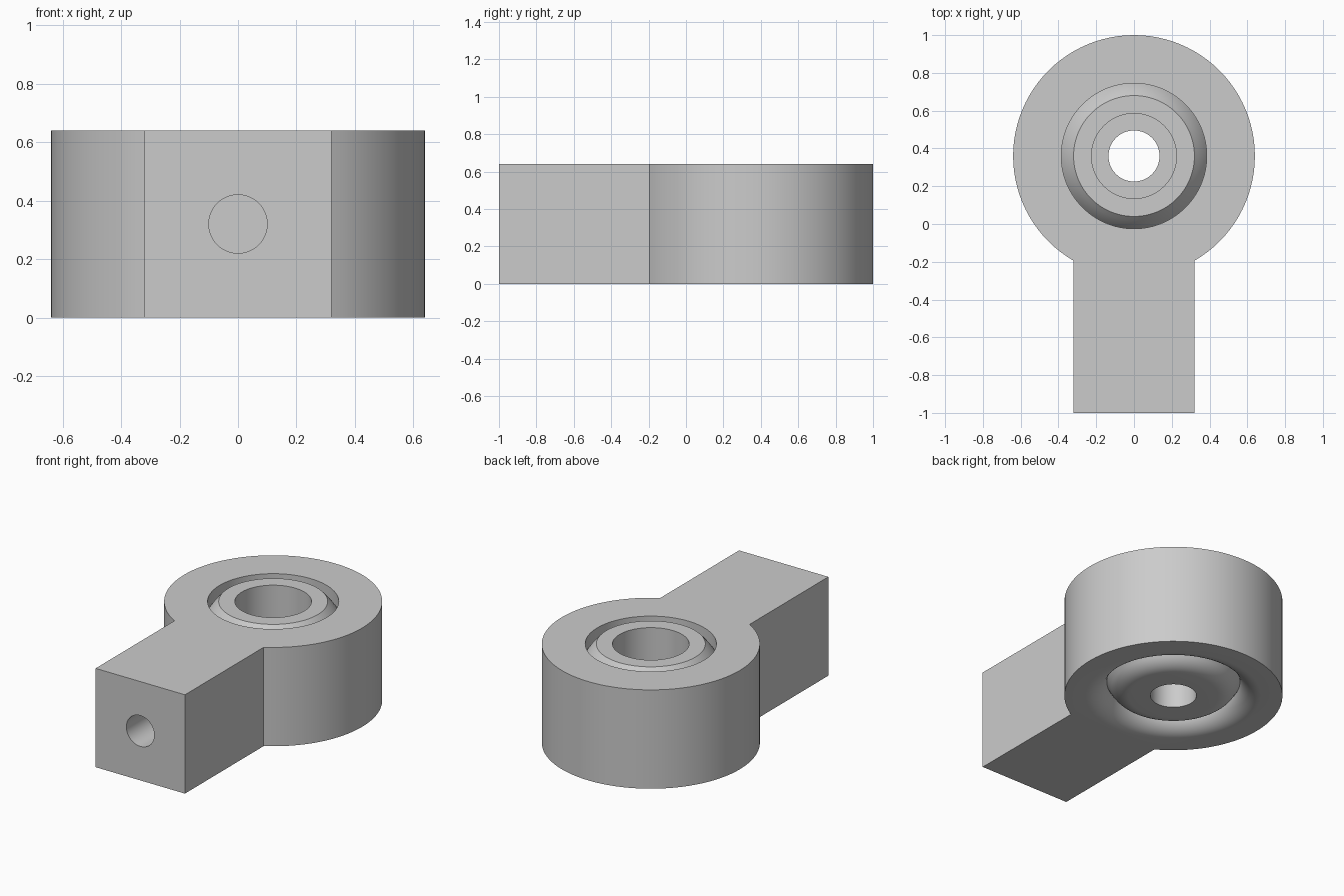
import bpy
import bmesh
import math
from mathutils import Matrix, Vector

old = bpy.data.objects.get("Cube")
if old:
    bpy.data.objects.remove(old, do_unlink=True)

HEIGHT = 0.64
MID = HEIGHT / 2
RING_Y = 0.36
BALL_R = MID * math.sqrt(2)
FILLET = 0.13
BORE_R = 0.385

steel = bpy.data.materials.new("plain grey")
steel.use_nodes = True
steel.diffuse_color = (0.6, 0.6, 0.6, 1)
steel.node_tree.nodes["Principled BSDF"].inputs["Base Color"].default_value = (0.6, 0.6, 0.6, 1)


def add_object(name, bm):
    bmesh.ops.recalc_face_normals(bm, faces=bm.faces)
    mesh = bpy.data.meshes.new(name)
    bm.to_mesh(mesh)
    bm.free()
    mesh.materials.append(steel)
    obj = bpy.data.objects.new(name, mesh)
    bpy.context.collection.objects.link(obj)
    return obj


def arc(cx, cz, radius, start, end, steps):
    """Profile points (r, z) on an arc, angles in radians."""
    angles = [start + (end - start) * i / steps for i in range(steps + 1)]
    return [(cx + radius * math.cos(a), cz + radius * math.sin(a)) for a in angles]


def lathe(name, profile, segments=96):
    """Turn a closed (r, z) profile about the ring's upright axis."""
    bm = bmesh.new()
    rings = []
    for s in range(segments):
        a = math.tau * s / segments
        rings.append([bm.verts.new((r * math.cos(a), RING_Y + r * math.sin(a), z))
                      for r, z in profile])
    n = len(profile)
    for s in range(segments):
        a, b = rings[s], rings[(s + 1) % segments]
        for i in range(n):
            j = (i + 1) % n
            bm.faces.new((a[i], a[j], b[j], b[i]))
    return add_object(name, bm)


def apply_boolean(obj, other, operation):
    mod = obj.modifiers.new(operation.lower(), 'BOOLEAN')
    mod.object = other
    mod.operation = operation
    mod.solver = 'EXACT'
    bpy.context.view_layer.objects.active = obj
    bpy.ops.object.modifier_apply(modifier=mod.name)
    bpy.data.objects.remove(other, do_unlink=True)


# Housing ring: sharp bore on top, rounded mouth underneath
housing = lathe("housing", [(0.64, 0), (0.64, HEIGHT), (BORE_R, HEIGHT)]
                + arc(BORE_R + FILLET, FILLET, FILLET, math.pi, 1.5 * math.pi, 12))

# Square shank, joined to the ring
bm = bmesh.new()
bmesh.ops.create_cube(bm, size=1)
front, back = -1.0, -0.18
bmesh.ops.scale(bm, vec=Vector((HEIGHT, back - front, HEIGHT)), verts=bm.verts)
bmesh.ops.translate(bm, vec=Vector((0, (front + back) / 2, MID)), verts=bm.verts)
apply_boolean(housing, add_object("shank", bm), 'UNION')

# Blind hole in the shank's end
bm = bmesh.new()
bmesh.ops.create_cone(bm, cap_ends=True, segments=48, radius1=0.1, radius2=0.1, depth=1.2,
                      matrix=Matrix.Translation((0, -1, MID)) @ Matrix.Rotation(math.pi / 2, 4, 'X'))
cutter = add_object("hole_cutter", bm)
cutter.hide_render = True
apply_boolean(housing, cutter, 'DIFFERENCE')

# Ball with flat ends, rounded lower edge and a stepped hole
edge_r = math.sqrt(BALL_R ** 2 - MID ** 2 - 2 * FILLET * (BALL_R - MID))
tangent = math.atan2(FILLET - MID, edge_r)
step_z = 0.3
ball_profile = ([(0.135, step_z), (0.135, 0)]
                + arc(edge_r, FILLET, FILLET, -math.pi / 2, tangent, 10)
                + arc(0, MID, BALL_R, tangent, math.pi / 4, 20)[1:]
                + [(0.225, HEIGHT), (0.225, step_z)])
ball = lathe("ball", ball_profile)

# Smooth curved surfaces, crisp machined edges
for obj in (housing, ball):
    bpy.ops.object.select_all(action='DESELECT')
    obj.select_set(True)
    bpy.context.view_layer.objects.active = obj
    bpy.ops.object.shade_smooth_by_angle(angle=math.radians(30))
